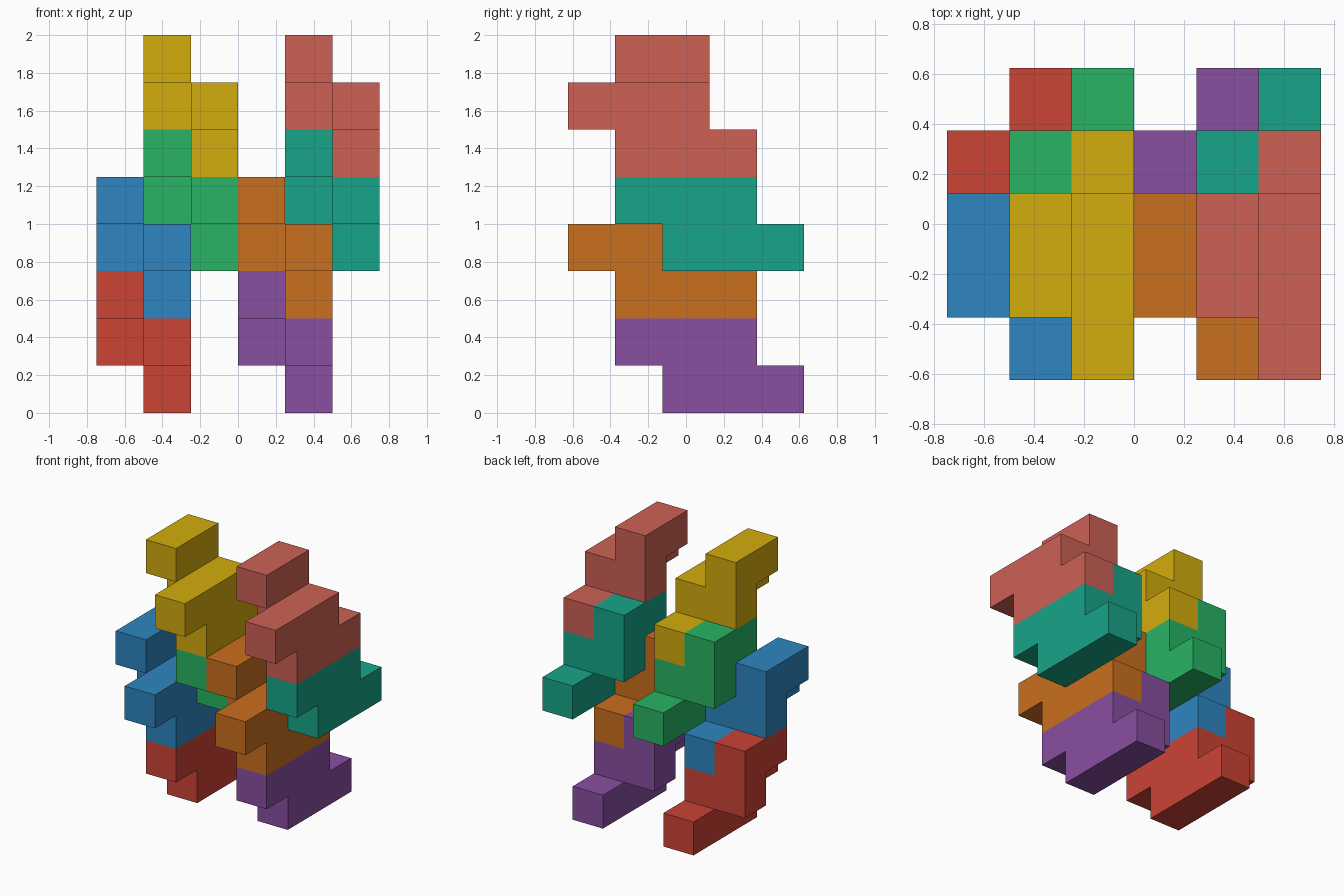
import bpy, bmesh
from mathutils import Matrix, Vector

if "Cube" in bpy.data.objects:
    bpy.data.objects.remove(bpy.data.objects["Cube"])

U = 0.25                                # edge of one cube cell
ORIGIN = Vector((-0.75, -0.625, 0.0))

# Every block is the same shape, given as bars along y:
# (x cell, first y cell, number of y cells, z cell)
BARS = [(1, 1, 3, 0), (1, 0, 3, 1), (0, 2, 1, 1), (0, 1, 2, 2)]

# One stack of four blocks: (name, cell offset); repeated for the two columns
STACK = [("bottom", (0, 1, 0)), ("lower_middle", (0, 0, 2)),
         ("upper_middle", (1, 1, 3)), ("top", (1, 0, 5))]
COLUMNS = [("left", 0, ["CB4335", "2E86C1", "28B463", "D4AC0D"]),
           ("right", 3, ["884EA0", "CA6F1E", "17A589", "CD6155"])]


def linear(hex_colour):
    vals = [int(hex_colour[i:i + 2], 16) / 255 for i in (0, 2, 4)]
    return [v / 12.92 if v <= 0.04045 else ((v + 0.055) / 1.055) ** 2.4 for v in vals] + [1.0]


def block_mesh(name):
    bm = bmesh.new()
    # unit cells
    for x, y0, count, z in BARS:
        for y in range(y0, y0 + count):
            centre = Vector((x + 0.5, y + 0.5, z + 0.5)) * U
            bmesh.ops.create_cube(bm, size=U, matrix=Matrix.Translation(centre))
    # drop the inner walls where two cells touch
    seen = {}
    for f in bm.faces:
        key = tuple(round(c * 1000) for c in f.calc_center_median())
        seen.setdefault(key, []).append(f)
    inner = [f for group in seen.values() if len(group) > 1 for f in group]
    bmesh.ops.delete(bm, geom=inner, context='FACES')
    bmesh.ops.remove_doubles(bm, verts=bm.verts[:], dist=0.001)
    # merge flat neighbours into large faces
    bmesh.ops.dissolve_limit(bm, angle_limit=0.01, verts=bm.verts[:], edges=bm.edges[:])
    mesh = bpy.data.meshes.new(name)
    bm.to_mesh(mesh)
    bm.free()
    return mesh


# Two columns of interlocking blocks
for side, shift, colours in COLUMNS:
    for (level, cell), colour in zip(STACK, colours):
        name = f"{side}_{level}_block"
        mesh = block_mesh(name)
        mat = bpy.data.materials.new(name + "_colour")
        mat.diffuse_color = linear(colour)
        mat.use_nodes = True
        mat.node_tree.nodes["Principled BSDF"].inputs["Base Color"].default_value = mat.diffuse_color
        mesh.materials.append(mat)
        obj = bpy.data.objects.new(name, mesh)
        obj.location = ORIGIN + Vector((cell[0] + shift, cell[1], cell[2])) * U
        bpy.context.collection.objects.link(obj)
